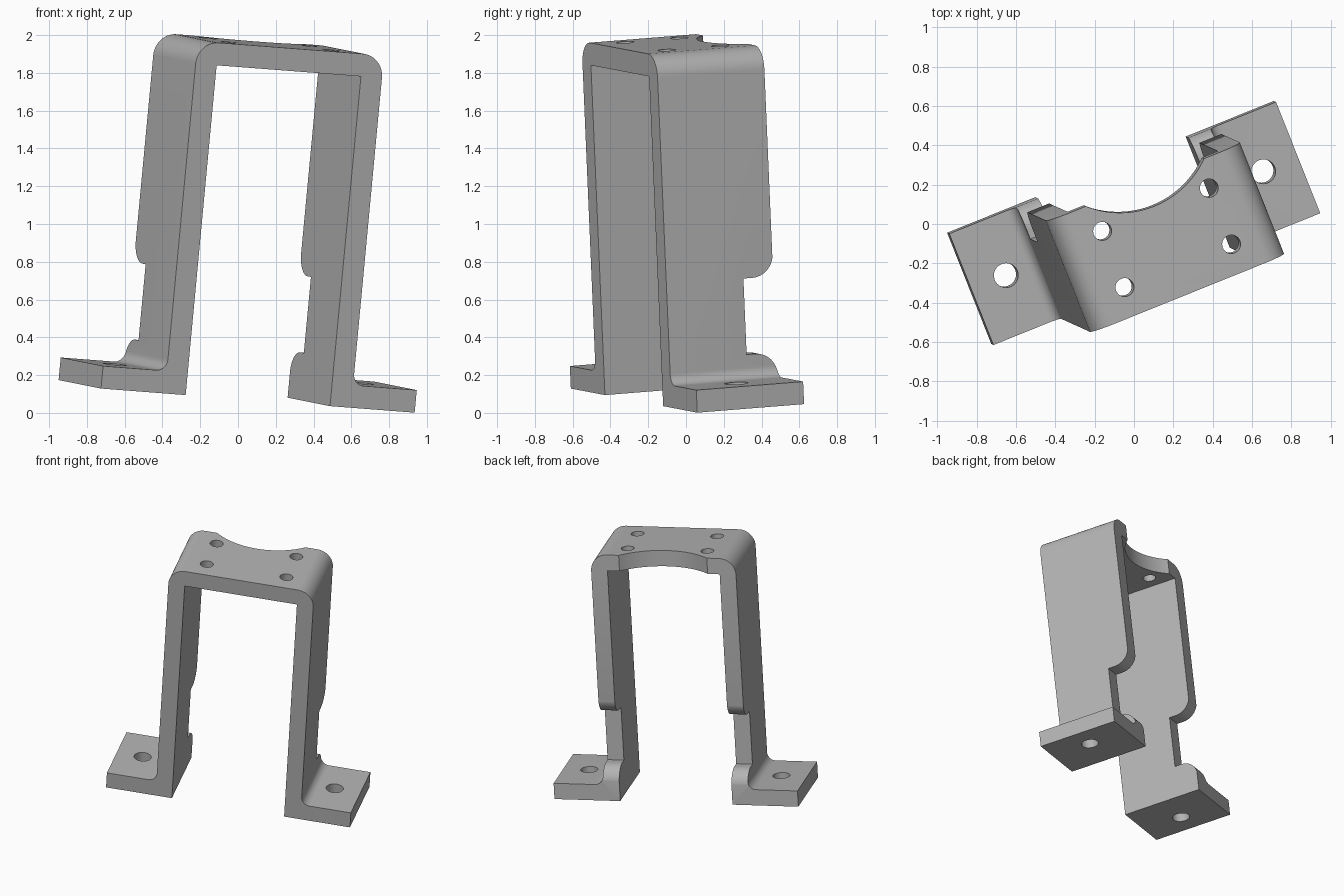
import bpy, bmesh, math
from mathutils import Matrix, Vector

if "Cube" in bpy.data.objects:
    bpy.data.objects.remove(bpy.data.objects["Cube"])

# Bracket dimensions: x across, y front to back, z up, before tilting
DEPTH, HEIGHT, THICK = 0.61, 1.875, 0.12
INNER, FOOT = 0.413, 0.8975
OUTER = INNER + THICK


def rounded(corners, steps=12):
    """Turn (a, b, radius) corners into an outline with arcs."""
    out = []
    for i, (a, b, r) in enumerate(corners):
        p = Vector((a, b))
        if r == 0:
            out.append(p)
            continue
        d0 = (Vector(corners[i - 1][:2]) - p).normalized()
        d1 = (Vector(corners[(i + 1) % len(corners)][:2]) - p).normalized()
        centre = p + (d0 + d1) * r          # all corners are right angles
        for k in range(steps + 1):
            t = k / steps * math.pi / 2
            out.append(centre - d1 * r * math.cos(t) - d0 * r * math.sin(t))
    return out


def prism(name, points, to_3d, direction):
    bm = bmesh.new()
    face = bm.faces.new([bm.verts.new(to_3d(p)) for p in points])
    ext = bmesh.ops.extrude_face_region(bm, geom=[face])
    moved = [g for g in ext["geom"] if isinstance(g, bmesh.types.BMVert)]
    bmesh.ops.translate(bm, verts=moved, vec=direction)
    if face.is_valid and len(face.edges) and any(len(e.link_faces) > 2 for e in face.edges):
        bm.faces.remove(face)
    bmesh.ops.recalc_face_normals(bm, faces=bm.faces)
    mesh = bpy.data.meshes.new(name)
    bm.to_mesh(mesh)
    bm.free()
    obj = bpy.data.objects.new(name, mesh)
    bpy.context.collection.objects.link(obj)
    return obj


def circle_cutter(name, x, y, z, radius, segments=32):
    ring = [Vector((x + radius * math.cos(2 * math.pi * i / segments),
                    y + radius * math.sin(2 * math.pi * i / segments)))
            for i in range(segments)]
    return prism(name, ring, lambda p: (p.x, p.y, z - 0.2), (0, 0, 0.4))


# Hat-shaped body: half outline mirrored across the middle
half = [(INNER, HEIGHT - THICK, 0), (INNER, 0, 0), (FOOT, 0, 0),
        (FOOT, THICK, 0), (OUTER, THICK, 0.06), (OUTER, HEIGHT, 0.12)]
outline = half + [(-a, b, r) for a, b, r in reversed(half)]
bracket = prism("bracket", rounded(outline),
                lambda p: (p.x, 0, p.y), (0, DEPTH, 0))

# Notch through the back edges of both legs
back = DEPTH + 0.002
notch = [(0.44, 0.25, 0), (back, 0.25, 0.12), (back, 0.128, 0), (0.75, 0.128, 0),
         (0.75, 0.78, 0), (back, 0.78, 0), (back, 0.655, 0.12), (0.44, 0.655, 0)]
cutters = [prism("leg_notch", rounded(notch),
                 lambda p: (-0.75, p.x, p.y), (1.5, 0, 0))]

# Curved relief in the back of the top plate
cutters.append(circle_cutter("top_relief", 0, 0.951, HEIGHT, 0.471, 96))

# Bolt holes in the top plate and feet
for side in (-1, 1):
    for y in (0.153, 0.461):
        cutters.append(circle_cutter("top_hole", side * 0.293, y, HEIGHT, 0.047))
    cutters.append(circle_cutter("foot_hole", side * 0.707, DEPTH / 2, 0.06, 0.062))

bpy.context.view_layer.objects.active = bracket
for cutter in cutters:
    cutter.hide_render = True
    mod = bracket.modifiers.new("cut", "BOOLEAN")
    mod.operation, mod.solver, mod.object = "DIFFERENCE", "EXACT", cutter
    bpy.ops.object.modifier_apply(modifier=mod.name)
    bpy.data.objects.remove(cutter)

# Tilt and place the finished bracket
across = Vector((0.925, 0.373, -0.071)).normalized()
up = across.cross(Vector((-0.369, 0.926, 0.074))).normalized()
rotation = Matrix((across, up.cross(across), up)).transposed().to_4x4()
bracket.data.transform(Matrix.Translation((0.105, -0.275, 0.065)) @ rotation)

# Plain grey metal
grey = bpy.data.materials.new("grey_metal")
grey.use_nodes = True
colour = (0.45, 0.45, 0.45, 1)
grey.diffuse_color = colour
grey.node_tree.nodes["Principled BSDF"].inputs["Base Color"].default_value = colour
bracket.data.materials.clear()
bracket.data.materials.append(grey)

bpy.ops.object.select_all(action="DESELECT")
bracket.select_set(True)
bpy.ops.object.shade_smooth_by_angle(angle=math.radians(30))
